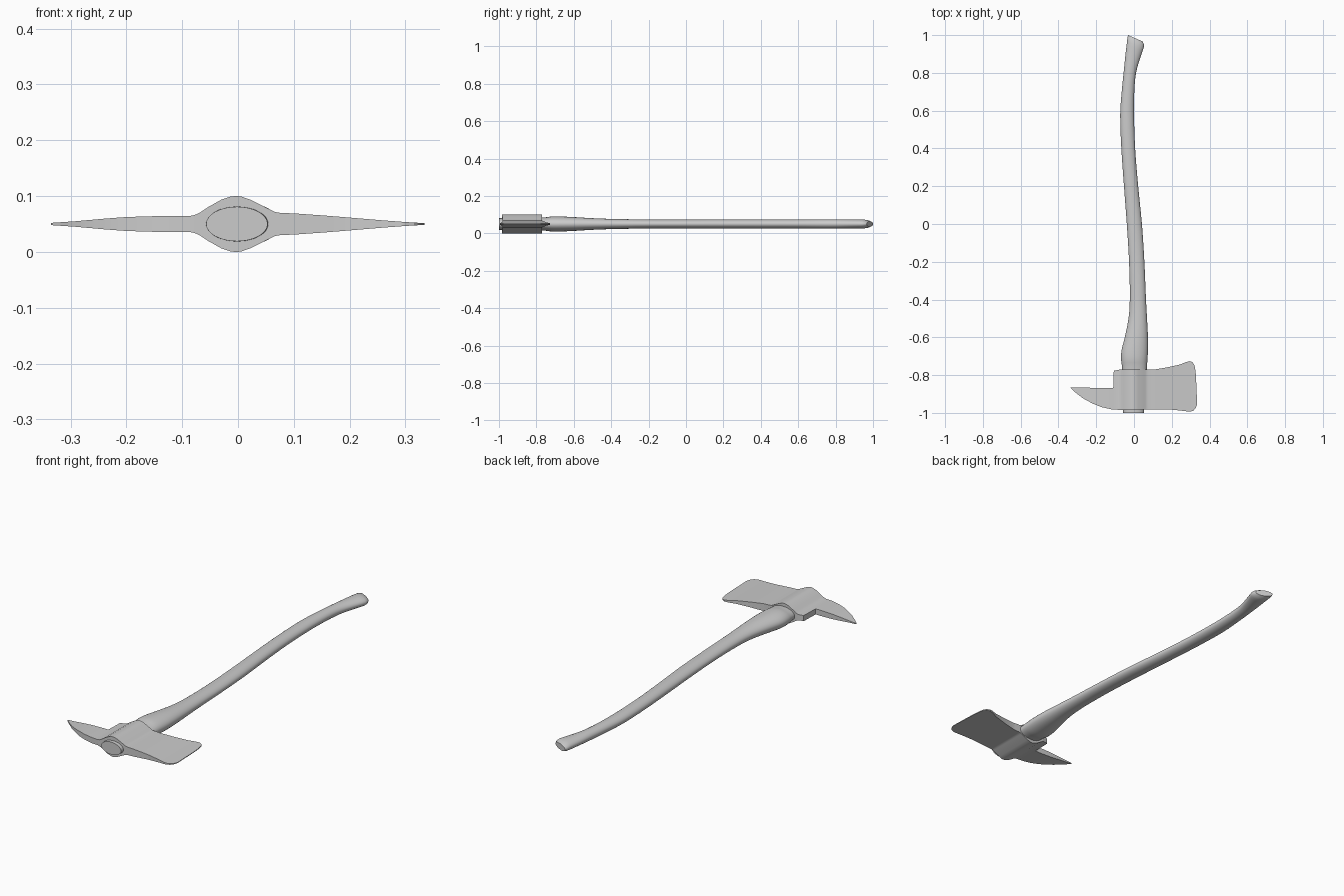
import bpy, bmesh
from math import sin, cos, pi

if "Cube" in bpy.data.objects:
    bpy.data.objects.remove(bpy.data.objects["Cube"])

Z0 = 0.05  # height of the symmetry plane


def finish(name, bm, angle):
    bmesh.ops.recalc_face_normals(bm, faces=bm.faces)
    me = bpy.data.meshes.new(name)
    bm.to_mesh(me)
    bm.free()
    ob = bpy.data.objects.new(name, me)
    bpy.context.collection.objects.link(ob)
    bpy.ops.object.select_all(action='DESELECT')
    ob.select_set(True)
    bpy.context.view_layer.objects.active = ob
    bpy.ops.object.shade_smooth_by_angle(angle=angle)


def loft(name, rings, angle):
    bm = bmesh.new()
    vs = [[bm.verts.new(p) for p in r] for r in rings]
    n = len(vs[0])
    for a, b in zip(vs, vs[1:]):
        for i in range(n):
            j = (i + 1) % n
            bm.faces.new((a[i], a[j], b[j], b[i]))
    bm.faces.new(vs[0])
    bm.faces.new(vs[-1])
    finish(name, bm, angle)


def interp(pts, x):
    for (x0, y0), (x1, y1) in zip(pts, pts[1:]):
        if x <= x1:
            return y0 + (y1 - y0) * (x - x0) / (x1 - x0)
    return pts[-1][1]


# Axe head: upper and lower outline plus thickness, all along x
upper = [(-.335, -.866), (-.11, -.868), (-.107, -.777), (-.07, -.77), (.11, -.77),
         (.17, -.76), (.24, -.745), (.275, -.731), (.295, -.726), (.308, -.731),
         (.318, -.742), (.323, -.76), (.328, -.80), (.334, -.948)]
lower = [(-.335, -.869), (-.31, -.892), (-.27, -.923), (-.22, -.95), (-.17, -.97),
         (-.12, -.981), (-.08, -.984), (.06, -.982), (.19, -.982), (.25, -.988),
         (.296, -.994), (.315, -.988), (.327, -.974), (.334, -.955)]
thick = [(-.335, .002), (-.29, .005), (-.24, .0095), (-.2, .0125), (-.15, .014),
         (-.088, .014), (-.078, .016), (-.068, .0205), (-.054, .030), (-.03, .0435),
         (-.012, .0495), (-.003, .05), (.005, .0495), (.022, .0435), (.054, .0275),
         (.066, .0215), (.076, .0198), (.1, .019), (.15, .0155), (.2, .0115),
         (.26, .0065), (.3, .0035), (.334, .0015)]
rings = []
for x in sorted({p[0] for p in upper + lower + thick}):
    lo, hi, h = interp(lower, x), interp(upper, x), interp(thick, x)
    rings.append([(x, lo, Z0 - h), (x, hi, Z0 - h), (x, hi, Z0 + h), (x, lo, Z0 + h)])
loft("axe_head", rings, 0.5)

# Handle: left edge x, left y, right edge x, right y, half thickness
S = [(-.057, -1, .053, -1, .031), (-.062, -.78, .067, -.78, .034),
     (-.068, -.72, .071, -.72, .040), (-.066, -.67, .074, -.67, .040),
     (-.049, -.60, .074, -.60, .037), (-.029, -.50, .069, -.50, .031),
     (-.022, -.39, .063, -.39, .027), (-.026, -.2, .055, -.2, .024),
     (-.038, 0, .042, 0, .024), (-.053, .2, .022, .2, .024),
     (-.067, .4, .006, .4, .024), (-.073, .58, 0, .58, .024),
     (-.064, .71, .002, .71, .024), (-.053, .82, .011, .80, .024),
     (-.046, .89, .030, .87, .024), (-.037, .965, .052, .935, .024),
     (-.035, .985, .053, .95, .021), (-.031, 1.0, .046, .966, .015)]


def spline(a, b, c, d, t):
    return .5 * (2*b + (c - a)*t + (2*a - 5*b + 4*c - d)*t*t + (3*b - a - 3*c + d)*t**3)


fine = [S[0]]
for i in range(len(S) - 1):
    q = [S[max(i - 1, 0)], S[i], S[i + 1], S[min(i + 2, len(S) - 1)]]
    smooth = 0 < i < len(S) - 3  # keep both ends crisp
    for t in ((1/3, 2/3, 1) if smooth else (1,)):
        fine.append([spline(*v, t) for v in zip(*q)])
N = 32
rings = []
for xl, yl, xr, yr, h in fine:
    ring = []
    for k in range(N):
        c, s = cos(2*pi*k/N), sin(2*pi*k/N)
        ring.append(((xl + xr)/2 + c*(xr - xl)/2, (yl + yr)/2 + c*(yr - yl)/2, Z0 + h*s))
    rings.append(ring)
loft("handle", rings, 0.6)
